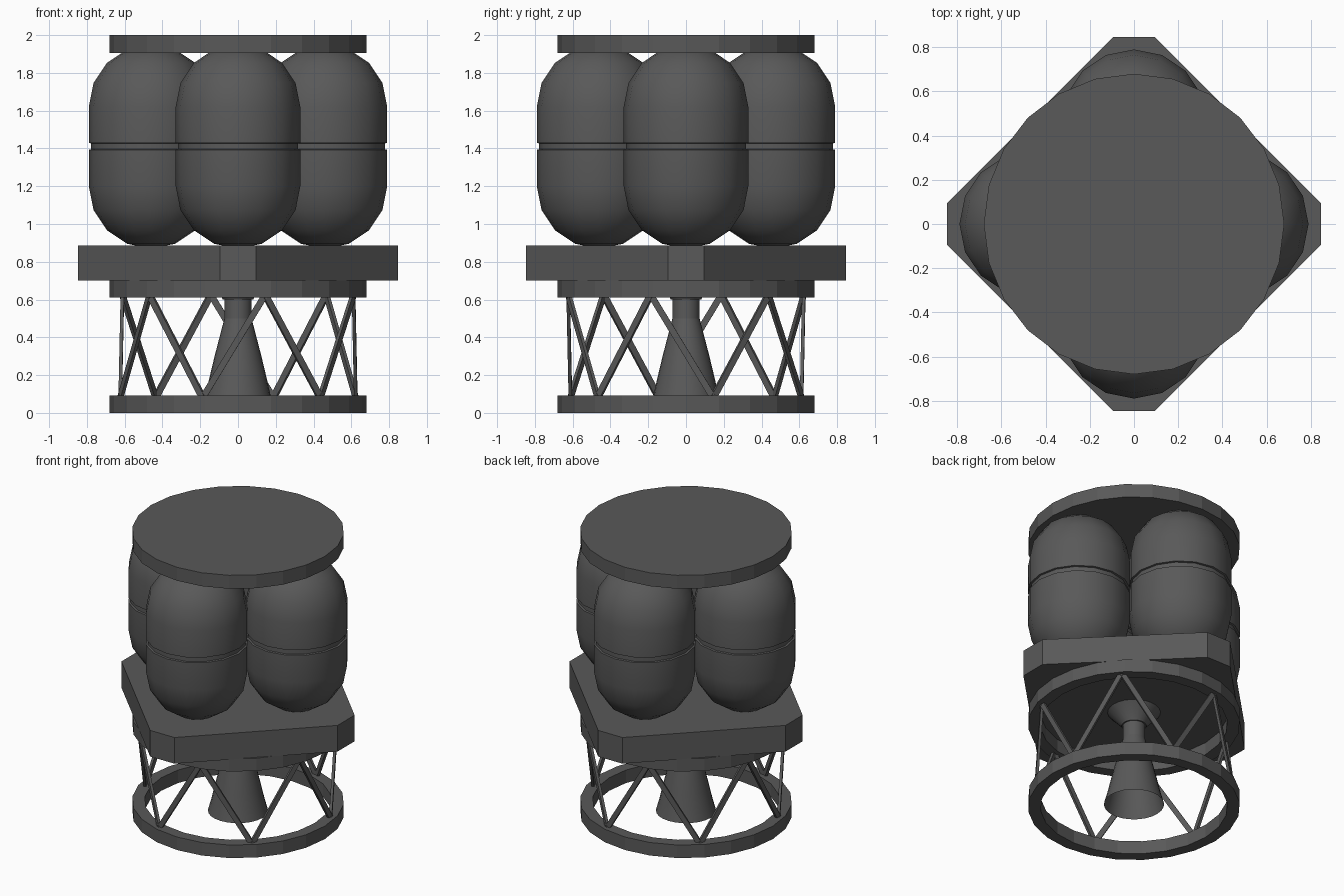
import bpy, bmesh, math
from mathutils import Vector, Matrix

if "Cube" in bpy.data.objects:
    bpy.data.objects.remove(bpy.data.objects["Cube"])

grey = bpy.data.materials.new("dark_grey")
grey.diffuse_color = (0.1, 0.1, 0.1, 1)
grey.use_nodes = True
grey.node_tree.nodes["Principled BSDF"].inputs["Base Color"].default_value = grey.diffuse_color


def finish(name, bm, smooth=False):
    bmesh.ops.remove_doubles(bm, verts=bm.verts, dist=1e-5)
    bmesh.ops.recalc_face_normals(bm, faces=bm.faces)
    me = bpy.data.meshes.new(name)
    bm.to_mesh(me)
    bm.free()
    me.materials.append(grey)
    ob = bpy.data.objects.new(name, me)
    bpy.context.collection.objects.link(ob)
    if smooth:
        bpy.ops.object.select_all(action='DESELECT')
        bpy.context.view_layer.objects.active = ob
        ob.select_set(True)
        bpy.ops.object.shade_smooth_by_angle(angle=math.radians(35))
    return ob


def lathe(name, profile, sides, centre=(0, 0), smooth=False, closed=False):
    """Spin an (r, z) profile round a vertical axis."""
    bm = bmesh.new()
    vs = [bm.verts.new((r, 0, z)) for r, z in profile]
    es = [bm.edges.new(p) for p in zip(vs, vs[1:])]
    if closed:
        es.append(bm.edges.new((vs[-1], vs[0])))
    bmesh.ops.spin(bm, geom=vs + es, cent=(0, 0, 0), axis=(0, 0, 1),
                   angle=math.tau, steps=sides, use_merge=True)
    bmesh.ops.translate(bm, verts=bm.verts, vec=(*centre, 0))
    return finish(name, bm, smooth)


def prism(name, outline, z0, z1):
    bm = bmesh.new()
    f = bm.faces.new([bm.verts.new((x, y, z0)) for x, y in outline])
    new = bmesh.ops.extrude_face_region(bm, geom=[f], use_keep_orig=True)["geom"]
    bmesh.ops.translate(bm, vec=(0, 0, z1 - z0),
                        verts=[g for g in new if isinstance(g, bmesh.types.BMVert)])
    return finish(name, bm)


def ring(name, z0, z1):
    lathe(name, [(0.68, z0), (0.68, z1), (0.60, z1), (0.60, z0)], 24, closed=True)


# round end plate and the two frame rings
prism("top_plate", [(0.68 * math.cos(k * math.tau / 24), 0.68 * math.sin(k * math.tau / 24))
                    for k in range(24)], 1.905, 2.0)
ring("upper_ring", 0.612, 0.702)
ring("bottom_ring", 0.0, 0.092)

# equipment bay: square turned 45 degrees with clipped corners
a, b = 0.846, 0.095
prism("equipment_bay", [(a, -b), (a, b), (b, a), (-b, a), (-a, b), (-a, -b), (-b, -a), (b, -a)],
      0.70, 0.885)

# four capsule tanks with a seam groove
R, mid, half = 0.33, 1.41, 0.21
dome = [(R * math.cos(math.radians(t)), half + R * math.sin(math.radians(t)))
        for t in (0, 22.5, 45, 67.5)] + [(0, half + R)]
tank = [(r, mid - h) for r, h in reversed(dome)]
tank += [(R, 1.393), (0.318, 1.396), (0.318, 1.427), (R, 1.43)]
tank += [(r, mid + h) for r, h in dome]
for name, c in (("right", (0.46, 0)), ("back", (0, 0.46)), ("left", (-0.46, 0)), ("front", (0, -0.46))):
    lathe(name + "_tank", tank, 16, c, smooth=True)

# engine: mount cone, neck and open bell
lathe("engine_mount", [(0.17, 0.70), (0.085, 0.61), (0.08, 0.60), (0, 0.60)], 24, smooth=True)
lathe("engine_neck", [(0.072, 0.605), (0.072, 0.49)], 24, smooth=True)
lathe("engine_bell", [(0.072, 0.50), (0.098, 0.40), (0.124, 0.30), (0.148, 0.20), (0.171, 0.10), (0.193, 0.02)],
      24, smooth=True)


# zigzag flat struts between the rings
def node(deg, z):
    t = math.radians(deg)
    return Vector((0.64 * math.cos(t), 0.64 * math.sin(t), z))


for k in range(6):
    low = 13 + 60 * k
    for side in (-30, 30):
        p, q = node(low, 0.08), node(low + side, 0.625)
        d = q - p
        zaxis = d.normalized()
        m = (p + q) / 2
        radial = Vector((m.x, m.y, 0))
        xaxis = (radial - zaxis * radial.dot(zaxis)).normalized()
        rot = Matrix((xaxis, zaxis.cross(xaxis), zaxis)).transposed().to_4x4()
        bm = bmesh.new()
        bmesh.ops.create_cube(bm, size=1, matrix=Matrix.Translation(m) @ rot
                              @ Matrix.Diagonal((0.018, 0.034, d.length, 1)))
        finish("strut", bm)
